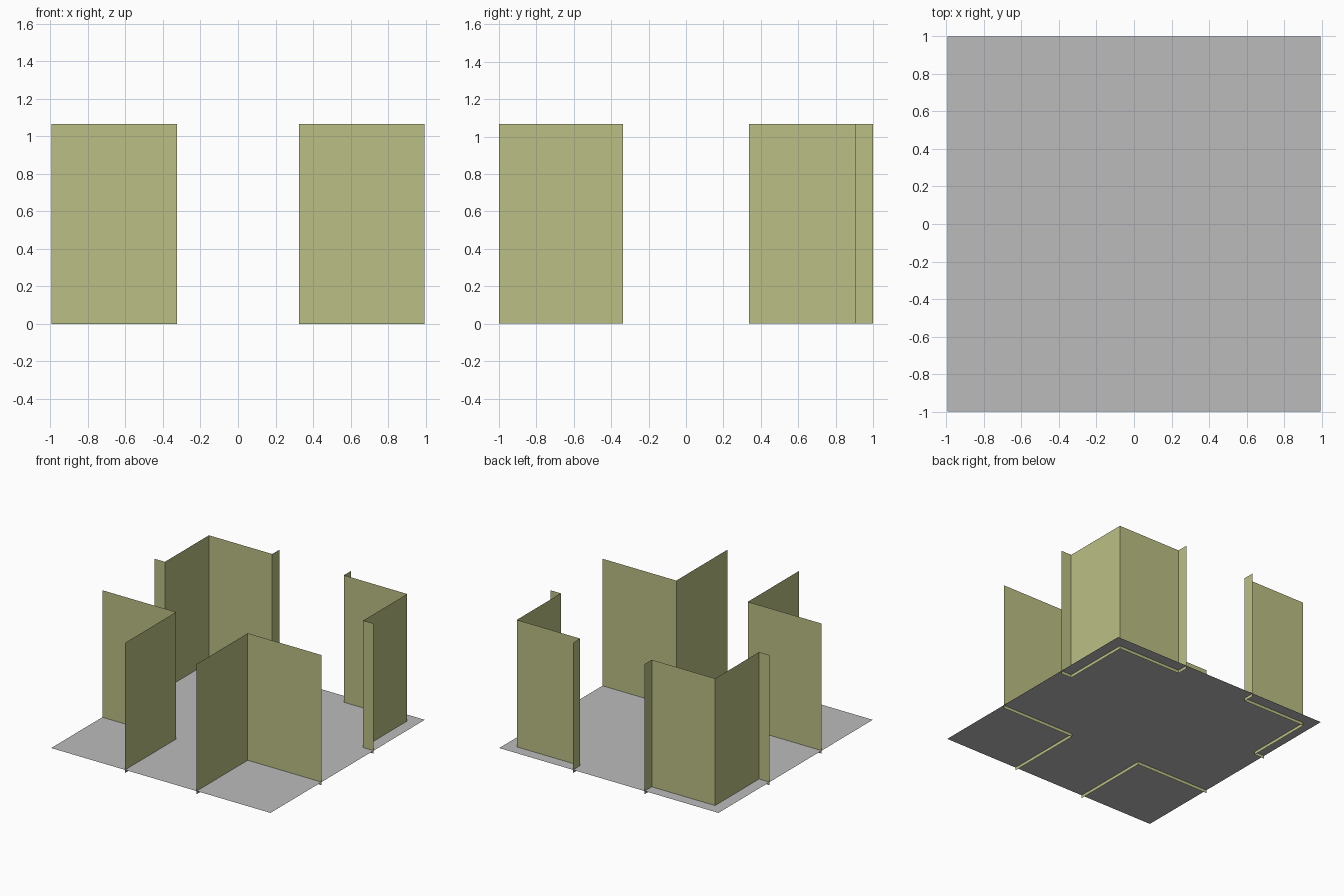
import bpy

if "Cube" in bpy.data.objects:
    bpy.data.objects.remove(bpy.data.objects["Cube"])

def material(name, rgb):
    m = bpy.data.materials.new(name)
    m.diffuse_color = (*rgb, 1.0)
    m.use_nodes = True
    m.node_tree.nodes["Principled BSDF"].inputs["Base Color"].default_value = m.diffuse_color
    return m

GREY = material("floor grey", (0.50, 0.50, 0.50))
OLIVE = material("wall olive", (0.50, 0.52, 0.23))
HEIGHT, FLOOR_Z = 1.067, 0.025

def mesh_object(name, verts, faces, mat):
    me = bpy.data.meshes.new(name)
    me.from_pydata(verts, [], faces)
    me.materials.append(mat)
    ob = bpy.data.objects.new(name, me)
    bpy.context.collection.objects.link(ob)
    return ob

def wall(name, path):
    # thin folded sheet standing on the ground along a plan path
    n = len(path)
    verts = [(x, y, z) for z in (0, HEIGHT) for x, y in path]
    faces = [(i, i + 1, n + i + 1, n + i) for i in range(n - 1)]
    mesh_object(name, verts, faces, OLIVE)

# floor sheet, slightly above the wall bottoms
X = 0.995
mesh_object("floor", [(-X, -1, FLOOR_Z), (X, -1, FLOOR_Z), (X, 1, FLOOR_Z), (-X, 1, FLOOR_Z)],
            [(0, 1, 2, 3)], GREY)

for side, s in (("left", -1), ("right", 1)):
    # front corner rooms: simple L walls
    wall(f"front_{side}_wall", [(s * 0.325, -1), (s * 0.325, -0.338), (s * X, -0.338)])
    # back corners: outer L walls with short end returns
    c = 0.90
    wall(f"back_{side}_wall", [(s * 0.325, 1), (s * 0.325, 0.908), (s * c, 0.908),
                               (s * c, 0.338), (s * X, 0.338)])
